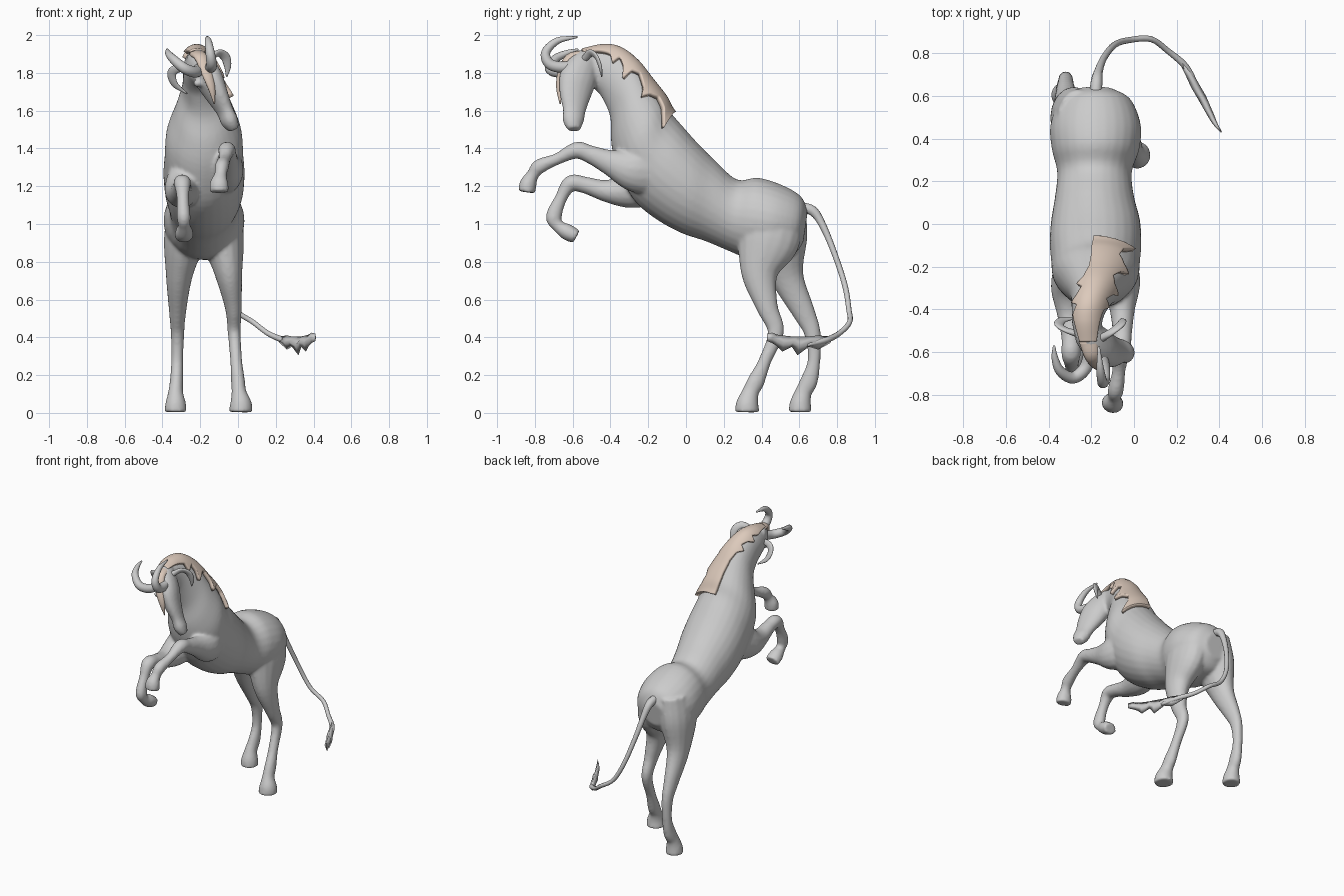
import bpy, bmesh, math
from mathutils import Vector


def sample(rows, t):
    # Catmull-Rom value of a table of rows at parameter t
    n = len(rows) - 1
    i = min(int(t), n - 1)
    f = t - i
    p1, p2 = rows[i], rows[i + 1]
    p0 = rows[i - 1] if i > 0 else [2 * a - b for a, b in zip(p1, p2)]
    p3 = rows[i + 2] if i + 2 <= n else [2 * b - a for a, b in zip(p1, p2)]
    return [0.5 * (2 * b + (c - a) * f + (2 * a - 5 * b + 4 * c - d) * f * f
                   + (3 * b - a - 3 * c + d) * f ** 3)
            for a, b, c, d in zip(p0, p1, p2, p3)]


def linear(table, t):
    for (t0, a), (t1, b) in zip(table, table[1:]):
        if t <= t1:
            return a + (b - a) * max(0, t - t0) / (t1 - t0)
    return table[-1][1]


def loft(name, rings, closed=True, smooth=True):
    bm = bmesh.new()
    vs = [[bm.verts.new(p) for p in r] for r in rings]
    n = len(rings[0])
    for a, b in zip(vs, vs[1:]):
        for j in range(n if closed else n - 1):
            k = (j + 1) % n
            bm.faces.new((a[j], a[k], b[k], b[j]))
    if closed:
        bm.faces.new(vs[0])
        bm.faces.new(vs[-1])
    bmesh.ops.recalc_face_normals(bm, faces=bm.faces)
    me = bpy.data.meshes.new(name)
    bm.to_mesh(me)
    bm.free()
    for p in me.polygons:
        p.use_smooth = smooth
    ob = bpy.data.objects.new(name, me)
    bpy.context.collection.objects.link(ob)
    return ob


def tube(name, rows, steps=5, n=16):
    # rows: x, y, z, half-width sideways, half-depth
    m = (len(rows) - 1) * steps
    pts = [sample(rows, i / steps) for i in range(m + 1)]
    pos = [Vector(p[:3]) for p in pts]
    u = Vector((1, 0, 0))
    rings = []
    for i, p in enumerate(pts):
        t = (pos[min(i + 1, m)] - pos[max(i - 1, 0)]).normalized()
        u = (u - t * u.dot(t)).normalized()
        v = t.cross(u)
        rings.append([pos[i] + u * max(p[3], .002) * math.cos(2 * math.pi * j / n)
                      + v * max(p[4], .002) * math.sin(2 * math.pi * j / n) for j in range(n)])
    return loft(name, rings)


def round_tube(name, rows, **kw):
    return tube(name, [r + (r[3],) for r in rows], **kw)


# Trunk and neck: top y, top z, bottom y, bottom z, centre x, half-width
TRUNK = [(.645, 1.07, .62, .90, -.18, .08), (.605, 1.15, .56, .83, -.18, .165),
         (.50, 1.21, .43, .81, -.18, .212), (.38, 1.245, .32, .82, -.18, .205),
         (.27, 1.235, .22, .86, -.185, .175), (.16, 1.33, .10, .91, -.185, .185),
         (.06, 1.43, -.02, .95, -.18, .208), (-.02, 1.52, -.15, 1.02, -.18, .215),
         (-.08, 1.59, -.27, 1.12, -.18, .208), (-.12, 1.66, -.36, 1.28, -.18, .20),
         (-.19, 1.75, -.395, 1.42, -.18, .155), (-.27, 1.85, -.40, 1.56, -.19, .108),
         (-.36, 1.915, -.44, 1.66, -.21, .082), (-.45, 1.925, -.48, 1.71, -.22, .07),
         (-.56, 1.90, -.56, 1.76, -.215, .055)]


def trunk_point(t, a, grow=0.0):
    ty, tz, by, bz, cx, w = sample(TRUNK, t)
    c = Vector((cx, (ty + by) / 2, (tz + bz) / 2))
    h = Vector((0, (ty - by) / 2, (tz - bz) / 2))
    return (c + h * math.cos(a) * (1 + grow / h.length)
            + Vector((w + grow, 0, 0)) * math.sin(a))


parts = [loft("body", [[trunk_point(i / 4, 2 * math.pi * j / 28) for j in range(28)]
                       for i in range(14 * 4 + 1)])]

# Head, turned down and to the side
parts.append(tube("head", [
    (-.23, -.49, 1.88, .05, .06), (-.20, -.54, 1.84, .068, .085),
    (-.155, -.572, 1.77, .07, .102), (-.115, -.587, 1.69, .056, .09),
    (-.07, -.592, 1.60, .041, .064), (-.045, -.597, 1.545, .044, .058),
    (-.02, -.592, 1.50, .028, .036)]))

# Hind legs: the right one steps forward, the left one stands behind
parts.append(tube("hind_leg_right", [
    (-.10, .46, 1.10, .10, .15), (-.078, .435, .92, .11, .17), (-.05, .39, .74, .074, .10),
    (-.025, .43, .56, .045, .058), (-.02, .476, .43, .035, .044), (-.01, .42, .28, .032, .034),
    (0, .372, .17, .037, .046), (.005, .342, .11, .04, .045), (.015, .325, .05, .058, .06),
    (.015, .323, .004, .064, .066)]))
parts.append(tube("hind_leg_left", [
    (-.26, .48, 1.10, .10, .15), (-.285, .495, .92, .108, .15), (-.312, .535, .72, .07, .09),
    (-.32, .625, .53, .045, .06), (-.32, .67, .42, .036, .044), (-.322, .678, .28, .032, .034),
    (-.325, .652, .17, .036, .047), (-.33, .622, .11, .04, .045), (-.33, .606, .05, .055, .057),
    (-.33, .604, .004, .06, .062)]))

# Front legs, both lifted and bent
parts.append(tube("front_leg_right", [
    (-.08, -.16, 1.30, .09, .16), (-.06, -.28, 1.29, .09, .12), (-.055, -.40, 1.325, .06, .07),
    (-.055, -.51, 1.37, .046, .048), (-.06, -.58, 1.39, .046, .045),
    (-.07, -.68, 1.345, .032, .031), (-.085, -.775, 1.305, .038, .04),
    (-.092, -.81, 1.262, .033, .033), (-.10, -.835, 1.215, .05, .045),
    (-.10, -.843, 1.168, .052, .046)]))
parts.append(tube("front_leg_left", [
    (-.28, -.18, 1.24, .09, .15), (-.30, -.30, 1.18, .09, .10), (-.30, -.42, 1.175, .062, .06),
    (-.295, -.53, 1.205, .046, .045), (-.295, -.61, 1.215, .046, .044),
    (-.292, -.66, 1.14, .033, .033), (-.288, -.70, 1.04, .037, .043),
    (-.285, -.678, .99, .033, .033), (-.285, -.63, .958, .048, .044),
    (-.285, -.58, .932, .05, .038)]))

# Brow bumps over the eyes
for name, p in (("eye_right", (-.10, -.62, 1.755)), ("eye_left", (-.215, -.62, 1.745))):
    bpy.ops.mesh.primitive_uv_sphere_add(segments=16, ring_count=8, radius=.022, location=p)
    eye = bpy.context.object
    eye.name = name
    parts.append(eye)

# Weld everything into one smooth skin
bpy.ops.object.select_all(action='DESELECT')
for ob in parts:
    ob.select_set(True)
body = parts[0]
bpy.context.view_layer.objects.active = body
bpy.ops.object.join()
mod = body.modifiers.new("weld", 'REMESH')
mod.mode = 'VOXEL'
mod.voxel_size = .009
mod.use_smooth_shade = True
mod = body.modifiers.new("soften", 'SMOOTH')
mod.factor = .5
mod.iterations = 10

# Horns
round_tube("horn_right", [(-.165, -.57, 1.84, .03), (-.145, -.66, 1.83, .03),
                          (-.14, -.725, 1.85, .028), (-.148, -.742, 1.91, .024),
                          (-.158, -.68, 1.97, .018), (-.165, -.575, 1.99, .005)])
round_tube("horn_left", [(-.20, -.57, 1.83, .03), (-.225, -.67, 1.805, .03),
                         (-.285, -.72, 1.825, .028), (-.345, -.69, 1.875, .023),
                         (-.37, -.63, 1.905, .016), (-.375, -.57, 1.925, .005)])

# Drooping ears
tube("ear_right", [(-.16, -.54, 1.87, .02, .018), (-.105, -.505, 1.905, .012, .022),
                   (-.068, -.475, 1.885, .01, .025), (-.055, -.455, 1.835, .009, .019),
                   (-.06, -.445, 1.78, .004, .004)])
tube("ear_left", [(-.24, -.52, 1.82, .02, .018), (-.31, -.50, 1.825, .012, .022),
                  (-.35, -.475, 1.80, .01, .025), (-.335, -.45, 1.74, .009, .019),
                  (-.27, -.44, 1.69, .004, .004)])

# Tail and its ragged tuft
round_tube("tail", [(-.18, .60, 1.09, .03), (-.175, .67, 1.07, .027), (-.165, .72, 1.0, .02),
                    (-.14, .78, .86, .016), (-.09, .84, .68, .015), (-.02, .862, .55, .014),
                    (.08, .866, .48, .014), (.16, .81, .42, .014), (.24, .74, .385, .016),
                    (.30, .64, .36, .01)], n=10)
TUFT = [(.22, .765, .405, .37, .01), (.26, .70, .41, .335, .018), (.285, .65, .405, .35, .02),
        (.32, .59, .405, .305, .02), (.335, .56, .405, .35, .018), (.36, .51, .41, .325, .015),
        (.375, .48, .415, .355, .012), (.39, .455, .425, .37, .008), (.41, .43, .42, .38, .003)]
tuft_rings = []
for x, y, top, bottom, w in TUFT:
    mid = Vector((x, y, (top + bottom) / 2))
    side = Vector((.87, .49, 0)) * w
    tuft_rings.append([Vector((x, y, top)), mid + side, Vector((x, y, bottom)), mid - side])
loft("tail_tuft", tuft_rings)

# Mane: a ragged shell over the neck, with a forelock down the face
tan = bpy.data.materials.new("mane_tan")
tan.diffuse_color = (.72, .59, .50, 1)
RIGHT = [(7.8, .05), (8.1, .95), (8.3, .82), (8.7, .62), (9.3, .55), (9.7, .75), (10.0, 1.05),
         (10.15, .8), (10.6, .62), (11.0, .85), (11.25, 1.35), (11.45, 1.0), (11.8, .75),
         (12.1, 1.15), (12.4, .8), (12.9, .7), (13.9, .5)]
LEFT = [(7.8, .04), (8.4, .06), (9.5, .1), (10.3, .18), (10.8, .35), (11.1, .65), (11.3, .4),
        (11.7, .6), (12.0, .9), (12.2, .55), (12.7, .75), (13.9, .5)]
rows = []
for i in range(101):
    t = 7.8 + 6.1 * i / 100
    lo, hi = -linear(LEFT, t), linear(RIGHT, t)
    rows.append([trunk_point(t, lo + (hi - lo) * j / 16, .014) for j in range(17)])
mane = loft("mane", rows, closed=False)
mod = mane.modifiers.new("thickness", 'SOLIDIFY')
mod.thickness = .026
mod.offset = 0
forelock = tube("forelock", [(-.215, -.54, 1.90, .045, .022), (-.195, -.62, 1.88, .036, .02),
                             (-.165, -.662, 1.80, .03, .016), (-.14, -.672, 1.72, .02, .014),
                             (-.125, -.665, 1.635, .003, .004)])
for ob in (mane, forelock):
    ob.data.materials.append(tan)
